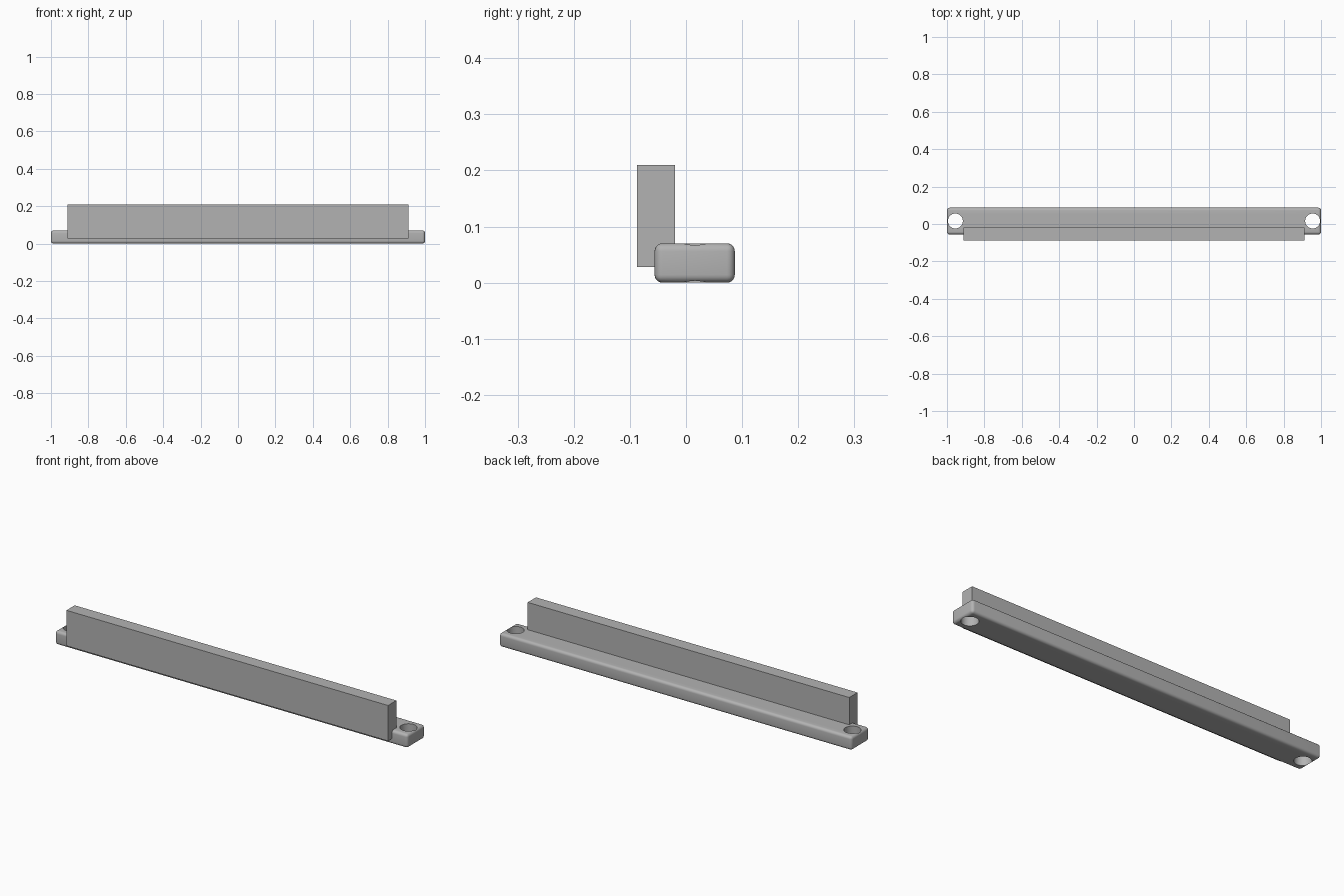
import bpy

cube = bpy.data.objects.get("Cube")
if cube:
    bpy.data.objects.remove(cube, do_unlink=True)

GREY = (0.45, 0.45, 0.45, 1)
metal = bpy.data.materials.new("grey")
metal.use_nodes = True
metal.diffuse_color = GREY
metal.node_tree.nodes["Principled BSDF"].inputs["Base Color"].default_value = GREY


def box(name, low, high):
    """Axis-aligned box between two corners."""
    bpy.ops.mesh.primitive_cube_add(
        size=1, location=[(a + b) / 2 for a, b in zip(low, high)])
    obj = bpy.context.object
    obj.name = name
    obj.scale = [b - a for a, b in zip(low, high)]
    bpy.ops.object.transform_apply(location=False, rotation=False, scale=True)
    obj.data.materials.append(metal)
    return obj


# Rounded mounting bar
bar = box("mounting_bar", (-1, -0.056, 0), (1, 0.087, 0.07))
bevel = bar.modifiers.new("rounded_edges", "BEVEL")
bevel.width = 0.014
bevel.segments = 5

# Screw hole through each end
for side, x in (("left", 0.955), ("right", -0.955)):
    bpy.ops.mesh.primitive_cylinder_add(
        vertices=48, radius=0.04, depth=0.3, location=(x, 0.016, 0.035))
    cutter = bpy.context.object
    cutter.name = side + "_hole_cutter"
    cutter.data.materials.append(metal)
    cut = bar.modifiers.new(side + "_hole", "BOOLEAN")
    cut.operation = "DIFFERENCE"
    cut.solver = "EXACT"
    cut.object = cutter
    cutter.hide_render = True

# Bake the modifiers, then drop the cutters
bpy.ops.object.select_all(action="DESELECT")
bar.select_set(True)
bpy.context.view_layer.objects.active = bar
for name in [m.name for m in bar.modifiers]:
    bpy.ops.object.modifier_apply(modifier=name)
for side in ("left", "right"):
    bpy.data.objects.remove(bpy.data.objects[side + "_hole_cutter"], do_unlink=True)
bpy.ops.object.shade_smooth_by_angle(angle=0.6)

# Upright sharp-edged plate along the front of the bar
box("upright_plate", (-0.912, -0.087, 0.028), (0.912, -0.02, 0.21))
